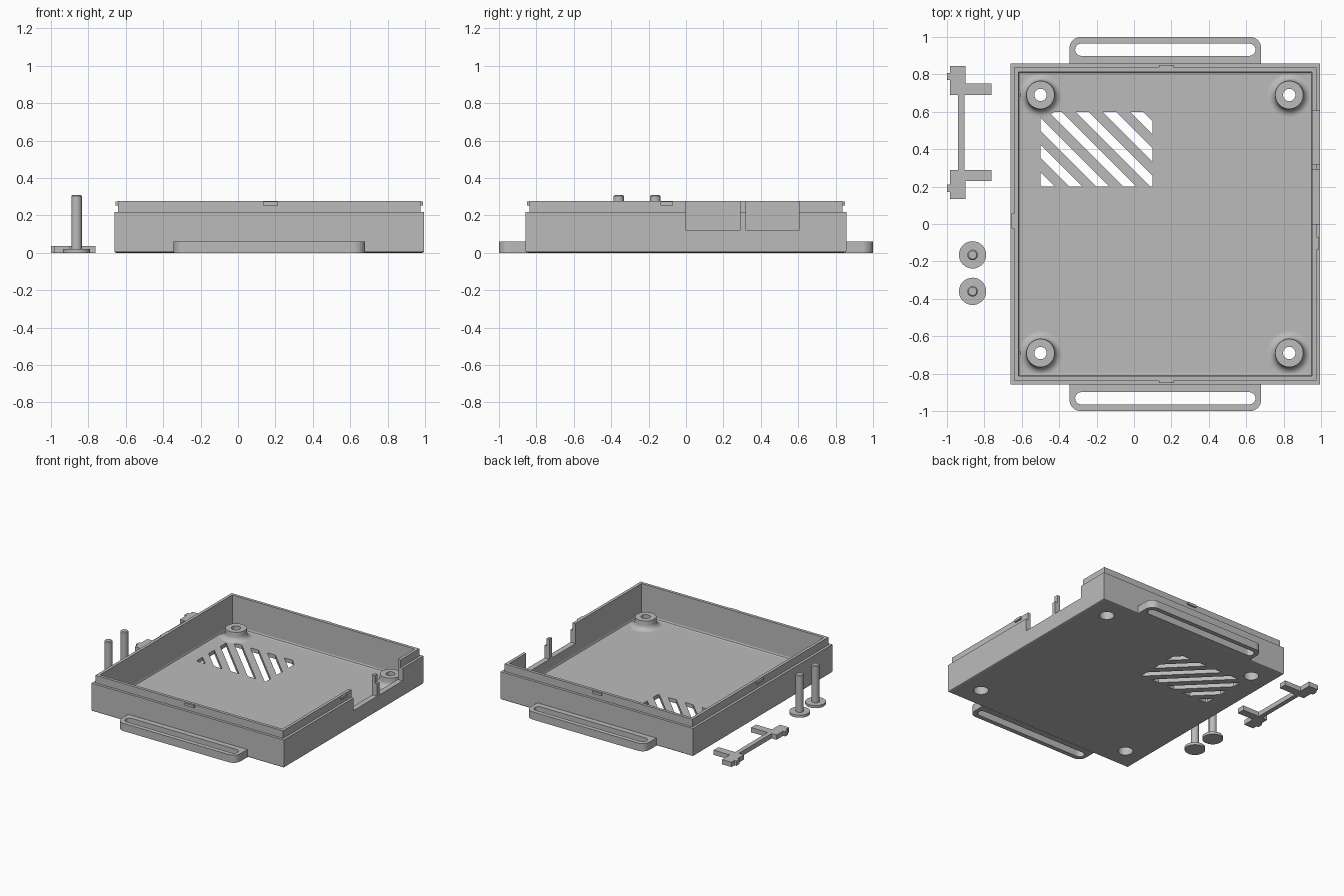
import bpy, bmesh
from math import sin, cos, pi
from mathutils import Vector

if "Cube" in bpy.data.objects:
    bpy.data.objects.remove(bpy.data.objects["Cube"])

grey = bpy.data.materials.new("plain_grey")
grey.use_nodes = True
grey.diffuse_color = (0.5, 0.5, 0.5, 1)
grey.node_tree.nodes["Principled BSDF"].inputs["Base Color"].default_value = (0.5, 0.5, 0.5, 1)


def finish(name, bm, smooth=False):
    bmesh.ops.recalc_face_normals(bm, faces=bm.faces)
    mesh = bpy.data.meshes.new(name)
    bm.to_mesh(mesh)
    bm.free()
    mesh.materials.append(grey)
    ob = bpy.data.objects.new(name, mesh)
    bpy.context.collection.objects.link(ob)
    if smooth:
        bpy.ops.object.select_all(action='DESELECT')
        bpy.context.view_layer.objects.active = ob
        ob.select_set(True)
        bpy.ops.object.shade_smooth_by_angle(angle=0.6)
    return ob


def prism_bm(points, z0, z1):
    bm = bmesh.new()
    low = [bm.verts.new((x, y, z0)) for x, y in points]
    face = bm.faces.new(low)
    out = bmesh.ops.extrude_face_region(bm, geom=[face])
    top = [v for v in out["geom"] if isinstance(v, bmesh.types.BMVert)]
    bmesh.ops.translate(bm, verts=top, vec=(0, 0, z1 - z0))
    return bm


def box_bm(x0, x1, y0, y1, z0, z1):
    return prism_bm([(x0, y0), (x1, y0), (x1, y1), (x0, y1)], z0, z1)


def box(name, *dims):
    return finish(name, box_bm(*dims))


def arc(cx, cy, r, start, end, steps=8):
    span = [start + (end - start) * i / steps for i in range(steps + 1)]
    return [(cx + r * cos(a), cy + r * sin(a)) for a in span]


def lathe(name, profile, x, y, closed=False, sides=40):
    bm = bmesh.new()
    rings = [[bm.verts.new((x + r * cos(2 * pi * i / sides), y + r * sin(2 * pi * i / sides), z))
              for i in range(sides)] for r, z in profile]
    pairs = list(zip(rings, rings[1:]))
    if closed:
        pairs.append((rings[-1], rings[0]))
    else:
        bm.faces.new(rings[0])
        bm.faces.new(rings[-1])
    for a, b in pairs:
        for i in range(sides):
            j = (i + 1) % sides
            bm.faces.new((a[i], a[j], b[j], b[i]))
    return finish(name, bm, True)


def cut(target, cutter):
    cutter.hide_render = True
    mod = target.modifiers.new("cut", 'BOOLEAN')
    mod.operation = 'DIFFERENCE'
    mod.solver = 'EXACT'
    mod.object = cutter
    bpy.context.view_layer.objects.active = target
    bpy.ops.object.modifier_apply(modifier=mod.name)
    bpy.data.objects.remove(cutter)


# Tray: nested rectangles from the underside, up over the stepped lip, down to the floor
CX, HX, HY = 0.167, 0.828, 0.857
FLOOR, RIM = 0.03, 0.277
steps = [(0.01, 0), (0.003, 0.003), (0, 0.01), (0, 0.218), (0.02, 0.218), (0.02, RIM),
         (0.043, RIM), (0.043, 0.045), (0.047, 0.034), (0.058, FLOOR)]
bm = bmesh.new()
loops = [[bm.verts.new((CX + sx * (HX - d), sy * (HY - d), z))
          for sx, sy in ((-1, -1), (1, -1), (1, 1), (-1, 1))] for d, z in steps]
for a, b in zip(loops, loops[1:]):
    for i in range(4):
        j = (i + 1) % 4
        bm.faces.new((a[i], a[j], b[j], b[i]))
bm.faces.new(loops[0])
bm.faces.new(loops[-1])
tray = finish("tray", bm)

# Connector openings in the left wall
cut(tray, box("port_cutter", 0.92, 1.05, 0.0, 0.29, 0.12, 0.4))
cut(tray, box("port_cutter", 0.92, 1.05, 0.32, 0.605, 0.12, 0.4))
bm = prism_bm(arc(0, 0, 0.11, 0, 2 * pi * 39 / 40, 39), 0.92, 1.05)
for v in bm.verts:
    v.co = Vector((v.co.z, v.co.x - 0.31, v.co.y + 0.255))
cut(tray, finish("round_cutter", bm))

# Diagonal vent slots, trimmed to a rectangle
for k in range(7):
    low = -0.292 + 0.145 * k
    bm = box_bm(-0.5, 0.1, 0.2, 0.6, -0.1, 0.1)
    for offset, sign in ((low, -1), (low + 0.07, 1)):
        bmesh.ops.bisect_plane(bm, geom=bm.verts[:] + bm.edges[:] + bm.faces[:],
                               plane_co=(offset, 0, 0), plane_no=(sign, sign, 0), clear_outer=True)
        bmesh.ops.holes_fill(bm, edges=[e for e in bm.edges if e.is_boundary])
    cut(tray, finish("vent_cutter", bm))

# Screw posts with a flared foot, a through hole and a recess below
flare = arc(0.117, 0.07, 0.04, pi, 1.5 * pi)
post = [(0.053, 0.027), (0.053, 0.06), (0.033, 0.06), (0.033, 0.1), (0.075, 0.1)] + flare + [(0.117, 0.027)]
for px in (-0.5, 0.83):
    for py in (-0.69, 0.69):
        cut(tray, lathe("hole_cutter", [(0.053, -0.1), (0.053, 0.1)], px, py))
        lathe("screw_post", post, px, py, closed=True)

# Strap loops at front and back
X0, X1 = -0.345, 0.68
for side, s in (("front", -1), ("back", 1)):
    outline = [(X0, 0.85), (X1, 0.85)] + arc(X1 - 0.06, 0.94, 0.06, 0, pi / 2) + arc(X0 + 0.06, 0.94, 0.06, pi / 2, pi)
    slot = arc(X1 - 0.063, 0.932, 0.033, -pi / 2, pi / 2) + arc(X0 + 0.063, 0.932, 0.033, pi / 2, 1.5 * pi)
    strap = finish(side + "_strap_loop", prism_bm([(x, s * y) for x, y in outline], 0, 0.06))
    cut(strap, finish("slot_cutter", prism_bm([(x, s * y) for x, y in slot], -0.1, 0.2)))
    # Snap ridge on the lip
    y = s * (HY - 0.015)
    box(side + "_snap_ridge", 0.135, 0.215, y - 0.007, y + 0.007, 0.254, 0.273)
box("right_snap_ridge", -0.655, -0.638, -0.025, 0.055, 0.254, 0.273)
box("left_snap_ridge", 0.972, 0.989, -0.135, -0.07, 0.254, 0.273)

# Loose retaining bracket, mirrored about its middle
half = [(-0.94, 0), (-0.905, 0), (-0.905, 0.2), (-0.763, 0.2), (-0.763, 0.26), (-0.902, 0.26),
        (-0.902, 0.355), (-0.983, 0.355), (-0.983, 0.318), (-1, 0.318), (-1, 0.28),
        (-0.983, 0.28), (-0.983, 0.2), (-0.94, 0.2)]
for end, s in (("back", 1), ("front", -1)):
    finish(end + "_bracket_half", prism_bm([(x, 0.49 + s * y) for x, y in half], 0, 0.037))

# Loose pins
for y in (-0.165, -0.36):
    lathe("pin", [(0.073, 0), (0.073, 0.02), (0.028, 0.02), (0.028, 0.303), (0.022, 0.309)], -0.863, y, sides=32)
